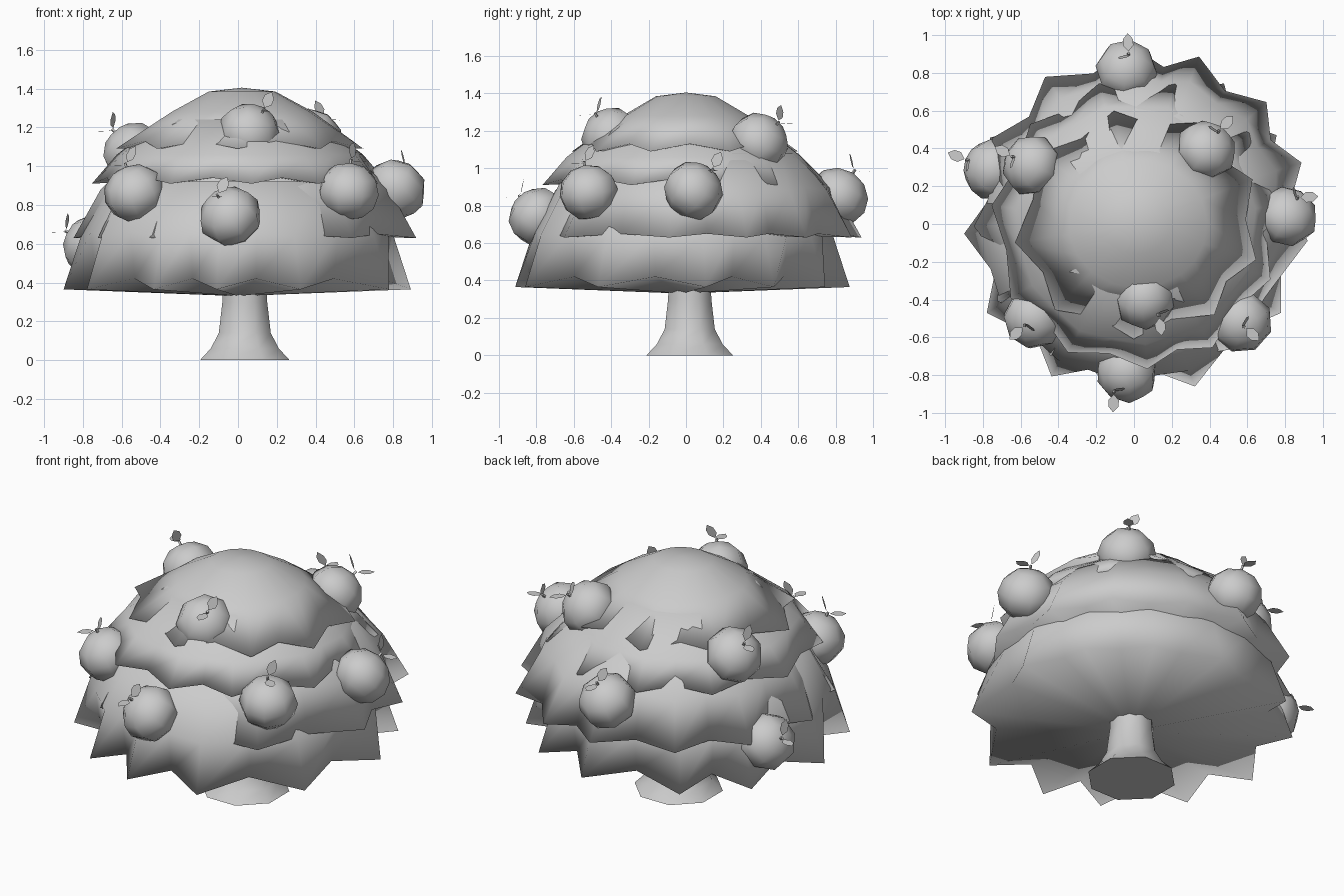
import bpy, math, random
from mathutils import Vector

if "Cube" in bpy.data.objects:
    bpy.data.objects.remove(bpy.data.objects["Cube"])

random.seed(4)


def make(name, verts, faces, angle=None):
    me = bpy.data.meshes.new(name)
    me.from_pydata(verts, [], faces)
    me.update()
    ob = bpy.data.objects.new(name, me)
    bpy.context.collection.objects.link(ob)
    if angle:
        bpy.ops.object.select_all(action='DESELECT')
        bpy.context.view_layer.objects.active = ob
        ob.select_set(True)
        bpy.ops.object.shade_smooth_by_angle(angle=math.radians(angle))
    return ob


def loft(name, angles, rows, bottom, top, center=(0, 0), angle=180, sx=1):
    """Rings from bottom to top; even columns use the tip, odd ones the valley."""
    cx, cy = center
    n = len(angles)
    verts, faces = [], []
    for rt, zt, rv, zv in rows:
        for i, a in enumerate(angles):
            r, z = (rv, zv) if i % 2 else (rt, zt)
            a = math.radians(a)
            verts.append((cx + sx * r * math.cos(a), cy + r * math.sin(a), z))
    for k in range(len(rows) - 1):
        for i in range(n):
            j = (i + 1) % n
            faces.append((k*n + i, k*n + j, (k+1)*n + j, (k+1)*n + i))
    b = len(verts)
    verts += [(cx, cy, bottom), (cx, cy, top)]
    last = (len(rows) - 1) * n
    for i in range(n):
        j = (i + 1) % n
        faces.append((b, j, i))
        faces.append((b + 1, last + i, last + j))
    return make(name, verts, faces, angle)


def star(tips):
    """Insert a valley angle halfway between neighbouring tips."""
    out = []
    for a, b in zip(tips, tips[1:] + [tips[0] + 360]):
        out += [a, (a + b) / 2]
    return out


def jittered(n, start):
    return [start + 360 * i / n + random.uniform(-5, 5) for i in range(n)]


# Flared trunk
loft("trunk", [22.5 + 45 * i for i in range(8)],
     [(r, z, r, z) for r, z in
      ((.25, 0), (.19, .06), (.145, .14), (.125, .30), (.12, .45))],
     0, .45, (.035, .02), angle=60)

# Overlapping jagged foliage tiers
loft("foliage_bottom",
     star([-150, -119, -97, -69, -30, 8, 33, 58, 84, 122, 148, 182]),
     [(.90, .365, .76, .42), (.81, .64, .79, .66), (.66, .92, .66, .92)],
     .33, .92, (0, -.02))
loft("foliage_lower",
     star([-52, -9, 18, 42, 70, 93, 125, 153, 184, 211, 237, 268]),
     [(.89, .63, .79, .65), (.75, .88, .71, .90), (.55, 1.08, .55, 1.08)],
     .66, 1.08, (.04, .05))
loft("foliage_upper", star(jittered(11, 10)),
     [(.77, .91, .70, .94), (.64, 1.06, .62, 1.06), (.40, 1.24, .40, 1.24)],
     .95, 1.24, (.01, 0))
loft("foliage_top", star(jittered(9, 25)),
     [(.61, 1.09, .53, 1.13), (.34, 1.28, .34, 1.28), (.16, 1.385, .16, 1.385)],
     1.12, 1.405, (.02, 0), sx=1.08)


def leaf(name, base, direction, side):
    """Flat six-sided leaf."""
    pts = ((.015, 0), (.045, .028), (.08, .026), (.11, 0), (.08, -.026), (.045, -.028))
    make(name, [base + direction * u + side * v for u, v in pts], [tuple(range(6))])


# Fruit: body centre, then a point its stem aims at
fruits = [
    ((-.04, .815, .85), (-.03, .89, .97)),
    ((.38, .39, 1.14), (.44, .48, 1.23)),
    ((-.54, .31, 1.07), (-.63, .35, 1.17)),
    ((.81, .04, .88), (.86, .13, .98)),
    ((.06, -.40, 1.17), (.12, -.47, 1.27)),
    ((.57, -.52, .87), (.58, -.54, 1.00)),
    ((-.53, -.50, .86), (-.57, -.53, .98)),
    ((-.04, -.79, .74), (-.10, -.88, .84)),
    ((-.75, .29, .59), (-.86, .33, .65)),
]
for i, (c, j) in enumerate(fruits, 1):
    c, j = Vector(c), Vector(j)
    axis = (j - c).normalized()
    rot = axis.to_track_quat('Z', 'Y')
    bpy.ops.mesh.primitive_uv_sphere_add(segments=8, ring_count=6, radius=.165,
                                         location=c, rotation=rot.to_euler())
    body = bpy.context.object
    body.name = f"fruit_{i}"
    body.scale.z = .9
    bpy.ops.object.shade_smooth()
    # Stem
    bpy.ops.mesh.primitive_cone_add(vertices=4, radius1=.008, radius2=.008, depth=.05,
                                    location=c + axis * .145, rotation=rot.to_euler())
    bpy.context.object.name = f"stem_{i}"
    # One leaf lies outward, the other stands up
    base = c + axis * .16
    flat = Vector((c.x, c.y, 0)).normalized()
    side = Vector((-flat.y, flat.x, 0))
    leaf(f"leaf_out_{i}", base, (flat + Vector((0, 0, -.05))).normalized(), side)
    leaf(f"leaf_up_{i}", base, (Vector((0, 0, .8)) - flat * .2 + side * .4).normalized(),
         (side - Vector((0, 0, .5))).normalized())
